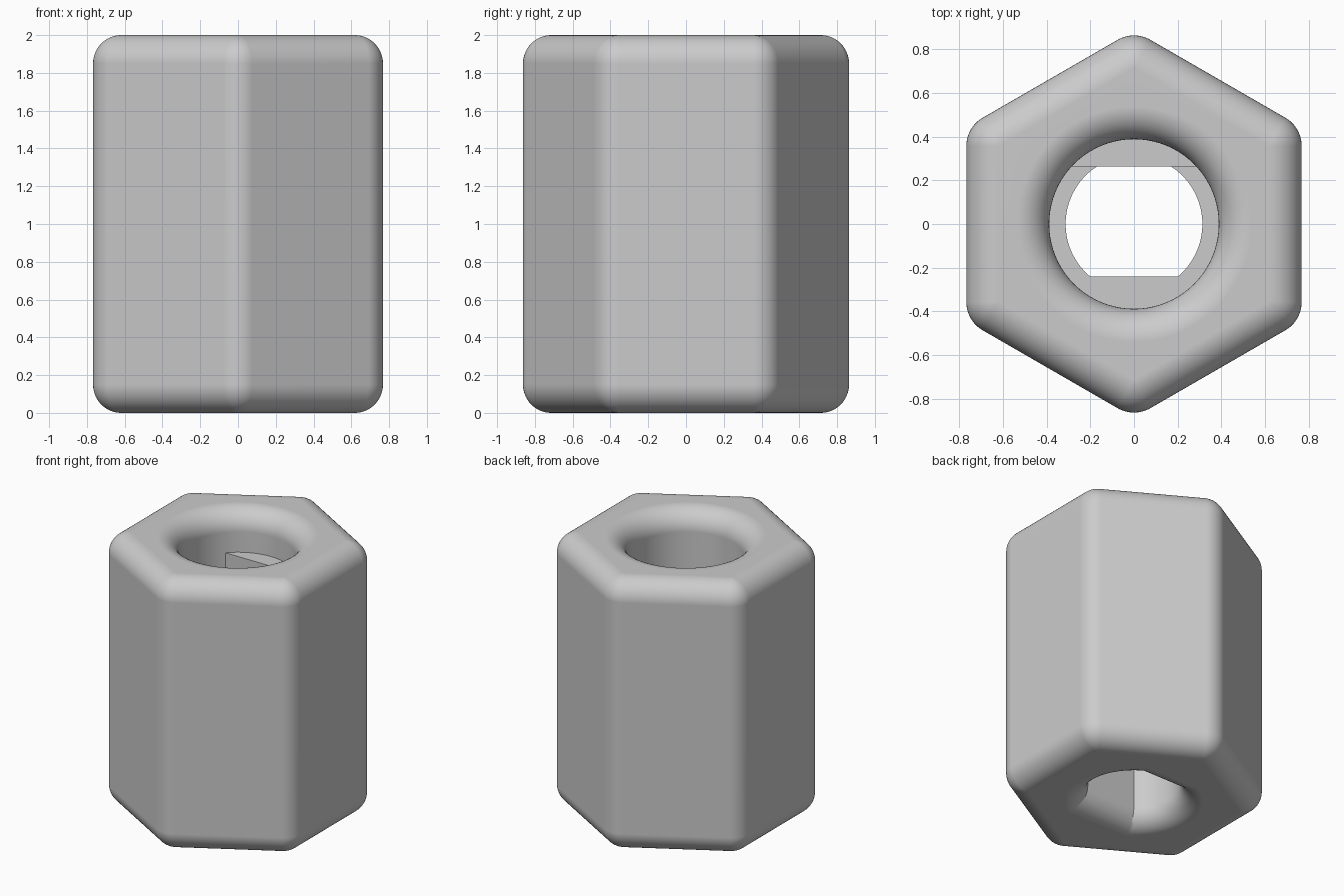
import bpy, bmesh
from math import sin, cos, asin, pi, radians

FILLET = 0.15      # radius of every rounded edge
STEPS = 12         # segments in a quarter round
HEIGHT = 2.0
BORE, SOCKET = 0.313, 0.388
FLAT_BACK, FLAT_FRONT = 0.263, 0.24
LEDGE, KEY_TOP = 1.0, 1.7

cube = bpy.data.objects.get("Cube")
if cube:
    bpy.data.objects.remove(cube, do_unlink=True)

grey = bpy.data.materials.new("plain grey")
grey.use_nodes = True
colour = (0.6, 0.6, 0.6, 1)
grey.diffuse_color = colour
grey.node_tree.nodes["Principled BSDF"].inputs["Base Color"].default_value = colour


def rounded_hexagon(offset):
    """Hexagon with corners at front and back, grown outwards by offset."""
    core = 0.713
    points = []
    for corner in range(6):
        middle = radians(30 + 60 * corner)
        for i in range(STEPS + 1):
            a = middle + radians(60) * (i / STEPS - 0.5)
            points.append((core * cos(middle) + offset * cos(a),
                           core * sin(middle) + offset * sin(a)))
    return points


def flatted_circle(radius, back, front, count=40):
    """Circle cut off by flats at y = back and y = -front."""
    high = asin(min(1, back / radius))
    low = -asin(min(1, front / radius))
    arc = [low + (high - low) * i / count for i in range(count + 1)]
    right = [(radius * cos(a), radius * sin(a)) for a in arc]
    return right + [(-x, y) for x, y in reversed(right)]


def loft(name, rings):
    """Closed solid through a stack of (outline, z) rings."""
    bm = bmesh.new()
    stack = [[bm.verts.new((x, y, z)) for x, y in outline] for outline, z in rings]
    for low, high in zip(stack, stack[1:]):
        n = len(low)
        for i in range(n):
            j = (i + 1) % n
            bm.faces.new((low[i], low[j], high[j], high[i]))
    bm.faces.new(stack[0][::-1])
    bm.faces.new(stack[-1])
    bmesh.ops.remove_doubles(bm, verts=bm.verts, dist=0.0001)
    bmesh.ops.recalc_face_normals(bm, faces=bm.faces)
    mesh = bpy.data.meshes.new(name)
    bm.to_mesh(mesh)
    bm.free()
    mesh.materials.append(grey)
    obj = bpy.data.objects.new(name, mesh)
    bpy.context.collection.objects.link(obj)
    return obj


quarter = [pi / 2 * i / STEPS for i in range(STEPS + 1)]

# Outer body, rounded on all edges
bottom = [(rounded_hexagon(FILLET * sin(a)), FILLET * (1 - cos(a))) for a in quarter]
body = loft("hex_body", bottom + [(o, HEIGHT - z) for o, z in reversed(bottom)])

# Round upper socket flaring out at the top
socket_rings = [(flatted_circle(SOCKET, 1, 1), LEDGE)]
for a in quarter:
    flare = flatted_circle(SOCKET + FILLET * (1 - cos(a)), 1, 1)
    socket_rings.append((flare, HEIGHT - FILLET + FILLET * sin(a)))
socket_rings.append((flare, HEIGHT + 0.2))
socket = loft("socket_cutter", socket_rings)

# Raised key on the back wall of the socket
key_outline = [(-0.33, FLAT_BACK), (0.33, FLAT_BACK), (0.33, 0.45), (-0.33, 0.45)]
key = loft("socket_key", [(key_outline, LEDGE - 0.2), (key_outline, KEY_TOP)])

# Lower bore with two flats, flaring out at the bottom
bore_rings = []
for a in quarter:
    grow = FILLET * (1 - sin(a))
    bore_rings.append((flatted_circle(BORE + grow, FLAT_BACK + grow, FLAT_FRONT + grow),
                       FILLET * (1 - cos(a))))
bore_rings.insert(0, (bore_rings[0][0], -0.2))
bore_rings.append((bore_rings[-1][0], LEDGE + 0.05))
bore = loft("bore_cutter", bore_rings)

# Combine the solids
bpy.ops.object.select_all(action='DESELECT')
bpy.context.view_layer.objects.active = body
body.select_set(True)
for tool, operation in ((socket, 'DIFFERENCE'), (key, 'UNION'), (bore, 'DIFFERENCE')):
    mod = body.modifiers.new(tool.name, 'BOOLEAN')
    mod.operation = operation
    mod.solver = 'EXACT'
    mod.object = tool
    bpy.ops.object.modifier_apply(modifier=mod.name)
    bpy.data.objects.remove(tool, do_unlink=True)

# Smooth rounds with crisp flats
bpy.ops.object.shade_smooth_by_angle(angle=radians(25))
weighted = body.modifiers.new("weighted_normals", 'WEIGHTED_NORMAL')
weighted.keep_sharp = True
